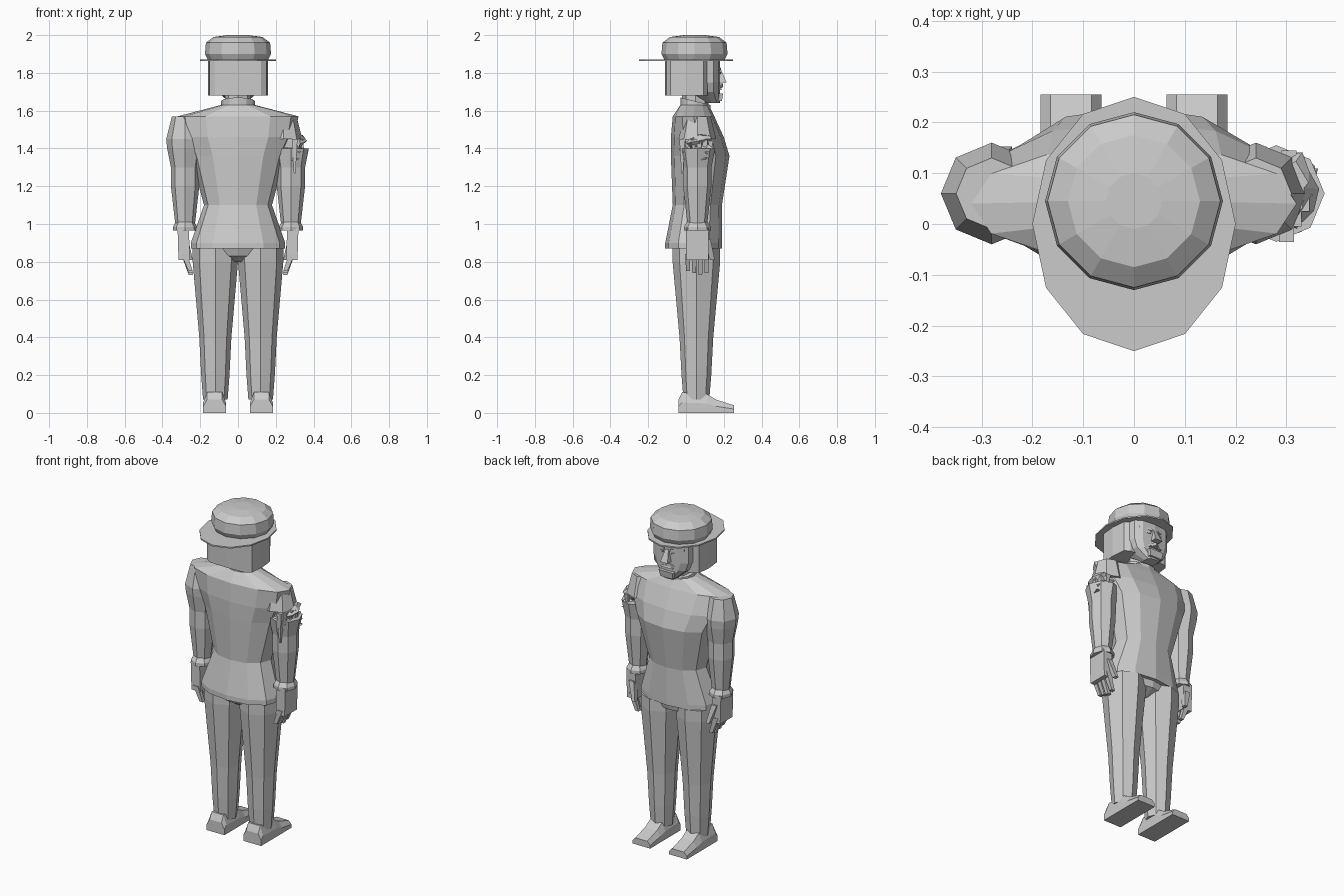
import bpy, bmesh, random
from math import sin, cos, pi, copysign
from mathutils import Vector

if "Cube" in bpy.data.objects:
    bpy.data.objects.remove(bpy.data.objects["Cube"])
rng = random.Random(4)

grey = bpy.data.materials.new("plain grey")
grey.use_nodes = True
grey.diffuse_color = (0.6, 0.6, 0.6, 1)
shader = grey.node_tree.nodes["Principled BSDF"]
shader.inputs["Base Color"].default_value = grey.diffuse_color


def loft(name, rings):
    """Skin a stack of equal-length point rings and close both ends."""
    bm = bmesh.new()
    rows = [[bm.verts.new(point) for point in ring] for ring in rings]
    for lower, upper in zip(rows, rows[1:]):
        for i in range(len(lower)):
            bm.faces.new((lower[i - 1], lower[i], upper[i], upper[i - 1]))
    bm.faces.new(rows[0])
    bm.faces.new(rows[-1])
    bmesh.ops.recalc_face_normals(bm, faces=bm.faces)
    mesh = bpy.data.meshes.new(name)
    bm.to_mesh(mesh)
    bm.free()
    mesh.materials.append(grey)
    bpy.context.collection.objects.link(bpy.data.objects.new(name, mesh))


def ring(z, width, back, front, x=0, sides=12, power=1, tilt=0):
    """Level oval from its half width and depth limits; a low power makes it boxy."""
    def rounded(value):
        return copysign(abs(value) ** power, value)
    middle, depth = (back + front) / 2, (front - back) / 2
    points = []
    for i in range(sides):
        angle = 2 * pi * i / sides
        points.append((x + width * rounded(round(sin(angle), 4)),
                       middle + depth * rounded(round(cos(angle), 4)),
                       z + tilt * cos(angle)))
    return points


def tube(name, profile, x=0, y=0, depth=1.0, sides=8):
    """Upright round part from pairs of height and radius."""
    loft(name, [ring(z, r, y - r * depth, y + r * depth, x, sides) for z, r in profile])


def bar(name, start, end, size, tip=1.0, axis=2):
    """Tapering four-sided bar whose ends are square to one axis."""
    sections = []
    for centre, scale in ((start, 1), (end, tip)):
        section = []
        for a, b in ((-1, -1), (1, -1), (1, 1), (-1, 1)):
            offset = Vector((a * size[0], b * size[1], 0))
            if axis == 0:
                offset = Vector((0, a * size[0], b * size[1]))
            section.append(Vector(centre) + offset * scale)
        sections.append(section)
    loft(name, sections)


# Jacket: flared hem, waist, full chest and sloping shoulders
loft("jacket", [ring(*level, power=0.9) for level in (
    (0.87, 0.25, -0.11, 0.19), (0.9, 0.25, -0.11, 0.19), (1.1, 0.18, -0.07, 0.19),
    (1.36, 0.25, -0.08, 0.23), (1.46, 0.3, -0.08, 0.2),
    (1.57, 0.32, -0.07, 0.15), (1.63, 0.09, -0.03, 0.12))])

# Collar leaning forward, and neck
loft("collar", [ring(z, 0.09, -0.03, 0.13, tilt=-0.02) for z in (1.6, 1.65)])
tube("neck", ((1.6, 0.07), (1.75, 0.07)), y=0.05)

# Hair block and face
loft("hair", [ring(z, 0.16, -0.11, 0.12, power=0.4) for z in (1.68, 1.87)])
loft("face", [ring(z, width, back, 0.18, power=0.7) for z, width, back in (
    (1.64, 0.04, 0.1), (1.7, 0.11, 0), (1.75, 0.13, 0), (1.87, 0.13, 0))])
bar("nose", (0, 0.18, 1.75), (0, 0.17, 1.82), (0.025, 0.035), tip=0.4)
bar("lower_lip", (0, 0.17, 1.71), (0, 0.17, 1.72), (0.04, 0.02), tip=0.8)
bar("beard", (0, 0.16, 1.65), (0, 0.16, 1.69), (0.04, 0.03), tip=1.2)

# Hat: oval brim and domed crown
loft("hat_brim", [ring(z, 0.2, -0.25, 0.25) for z in (1.864, 1.872)])
tube("hat_crown", ((1.87, 0.16), (1.9, 0.175), (1.96, 0.17), (1.99, 0.13), (2, 0.055)),
     y=0.045, sides=12)

# Hips
loft("hips", [ring(0.8, 0.05, 0, 0.1), ring(0.83, 0.15, -0.05, 0.16), ring(0.88, 0.22, -0.07, 0.17)])

# Sleeve outline, lower part then shoulder
forearm = [(0.98, 0.05), (1.2, 0.075), (1.3, 0.075), (1.4, 0.095)]
shoulder = [(1.45, 0.1), (1.57, 0.07)]

for side, s in (("left", 1), ("right", -1)):
    # Face details
    bar(side + "_moustache", (0, 0.175, 1.735), (s * 0.065, 0.155, 1.71), (0.02, 0.01), 0.5, axis=0)
    bar(side + "_brow", (s * 0.02, 0.165, 1.82), (s * 0.1, 0.14, 1.83), (0.02, 0.006), axis=0)
    bar(side + "_eye", (s * 0.03, 0.165, 1.8), (s * 0.08, 0.145, 1.8), (0.02, 0.005), axis=0)

    # Trouser leg
    tube(side + "_trouser_leg", ((0.07, 0.065), (0.2, 0.075), (0.4, 0.085), (0.8, 0.12), (0.87, 0.12)),
         x=s * 0.12, y=0.055, depth=1.05)

    # Shoe, lofted from heel to toe
    sections = []
    for y, height in ((-0.04, 0.07), (-0.02, 0.11), (0.11, 0.1), (0.16, 0.07), (0.255, 0.04)):
        outline = [(a * 0.06, 0) for a in (-1, 1)] + [(a * 0.06, height / 2) for a in (1,)]
        outline += [(a * 0.04, height) for a in (1, -1)] + [(-0.06, height / 2)]
        sections.append([(s * 0.124 + across, y, up) for across, up in outline])
    loft(side + "_shoe", sections)

    # Sleeve; the left one is ripped away below the shoulder
    place = {"x": s * 0.28, "y": 0.06}
    if side == "right":
        tube("right_sleeve", forearm + shoulder, **place)
    else:
        tube("left_sleeve", forearm, **place)
        tube("left_shoulder", shoulder, x=0.24, y=0.06)
        # Crumpled torn cloth with hanging shreds
        folds = []
        for i in range(6):
            radius = (0.08, 0.06)[i % 2]
            fold = ring(1.34 + i * 0.025, radius, 0.06 - radius, 0.06 + radius, place["x"])
            folds.append([Vector(point) + Vector([rng.uniform(-0.015, 0.015) for k in range(3)])
                          for point in fold])
        loft("torn_cloth", folds)
        for i in range(6):
            y = -0.02 + i * 0.03
            x = 0.34 - abs(y - 0.06) / 2
            bar("torn_shred", (x, y, 1.45), (x, y, rng.uniform(1.25, 1.4)), (0.015, 0.015), tip=0.3)

    # Flared cuff
    tube(side + "_cuff", ((0.965, 0.065), (0.985, 0.065), (1.01, 0.05)), depth=1.1, **place)

    # Hand: palm, thumb and four fingers bending inward
    bar(side + "_palm", (s * 0.29, 0.06, 0.98), (s * 0.285, 0.06, 0.81), (0.03, 0.06))
    bar(side + "_thumb", (s * 0.28, 0.11, 0.92), (s * 0.25, 0.14, 0.81), (0.017, 0.02), tip=0.6)
    for i in range(4):
        y = 0.01 + i * 0.033
        bar(side + "_finger", (s * 0.285, y, 0.84), (s * 0.25, y, 0.73 + abs(i - 2) * 0.01),
            (0.016, 0.014), tip=0.7)
